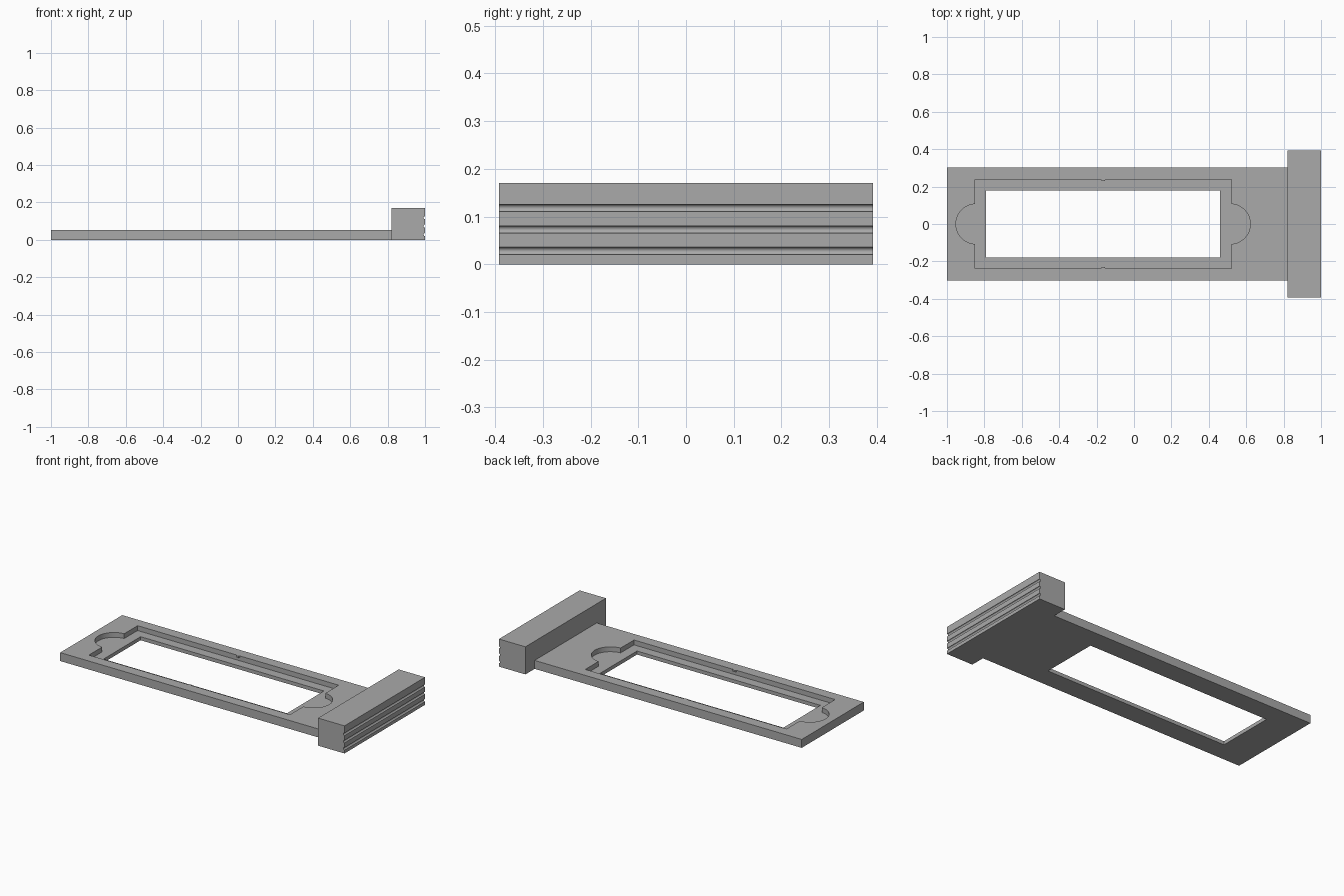
import bpy, bmesh
from math import sin, cos, pi, radians
from mathutils import Vector

cube = bpy.data.objects.get("Cube")
if cube:
    bpy.data.objects.remove(cube, do_unlink=True)

grey = bpy.data.materials.new("plain_grey")
grey.use_nodes = True
grey.diffuse_color = (0.4, 0.4, 0.4, 1)
grey.node_tree.nodes["Principled BSDF"].inputs["Base Color"].default_value = (0.4, 0.4, 0.4, 1)


def prism(name, outline, start, direction):
    """Sweep a flat outline, given as 3D points by start(), along a direction."""
    bm = bmesh.new()
    face = bm.faces.new([bm.verts.new(start(a, b)) for a, b in outline])
    swept = bmesh.ops.extrude_face_region(bm, geom=[face])["geom"]
    bmesh.ops.translate(bm, vec=Vector(direction),
                        verts=[v for v in swept if isinstance(v, bmesh.types.BMVert)])
    bmesh.ops.recalc_face_normals(bm, faces=bm.faces)
    mesh = bpy.data.meshes.new(name)
    bm.to_mesh(mesh)
    bm.free()
    mesh.materials.append(grey)
    obj = bpy.data.objects.new(name, mesh)
    bpy.context.collection.objects.link(obj)
    return obj


def upright(name, outline, z0, z1):
    return prism(name, outline, lambda x, y: (x, y, z0), (0, 0, z1 - z0))


def rect(x0, x1, y):
    return [(x0, -y), (x1, -y), (x1, y), (x0, y)]


def arc(cx, cy, r, a0, a1, steps):
    angles = [radians(a0 + (a1 - a0) * i / steps) for i in range(steps + 1)]
    return [(cx + r * cos(a), cy + r * sin(a)) for a in angles]


def activate(obj):
    bpy.ops.object.select_all(action="DESELECT")
    obj.select_set(True)
    bpy.context.view_layer.objects.active = obj


def cut(obj, cutter):
    cutter.hide_render = True
    mod = obj.modifiers.new("cut", "BOOLEAN")
    mod.operation, mod.solver, mod.object = "DIFFERENCE", "EXACT", cutter
    activate(obj)
    bpy.ops.object.modifier_apply(modifier=mod.name)
    bpy.data.objects.remove(cutter, do_unlink=True)


TOP, FLOOR = 0.052, 0.022
LEFT, RIGHT, HALF = -0.85, 0.52, 0.237

# Slide plate with an open window and a shallow pocket with round finger recesses
plate = upright("slide_plate", rect(-1, 0.82, 0.302), 0, TOP)
pocket = [(LEFT, -HALF), (RIGHT, -HALF)]
pocket += arc(RIGHT - 0.005, 0, 0.107, -87, 87, 32)
pocket += [(RIGHT, HALF), (LEFT, HALF)]
pocket += arc(LEFT + 0.005, 0, 0.107, 93, 267, 32)
cut(plate, upright("pocket_cutter", pocket, FLOOR, 0.1))
cut(plate, upright("window_cutter", rect(-0.79, 0.46, 0.18), -0.1, 0.1))

# Small retaining tabs halfway along the pocket's long sides
for side, name in ((1, "back_tab"), (-1, "front_tab")):
    outline = [(x, side * y) for x, y in
               ((-0.177, HALF), (-0.153, HALF), (-0.157, HALF - 0.007), (-0.173, HALF - 0.007))]
    upright(name, outline, 0.042, TOP)

# End grip with three rounded grooves along its outer face
profile = [(0.82, 0), (1, 0)]
for z in (0.028, 0.073, 0.118):
    profile += arc(1, z, 0.0078, 270, 90, 12)
profile += [(1, 0.17), (0.82, 0.17)]
grip = prism("end_grip", profile, lambda x, z: (x, -0.392, z), (0, 0.784, 0))

for obj in (plate, grip):
    activate(obj)
    bpy.ops.object.shade_smooth_by_angle(angle=radians(30))
